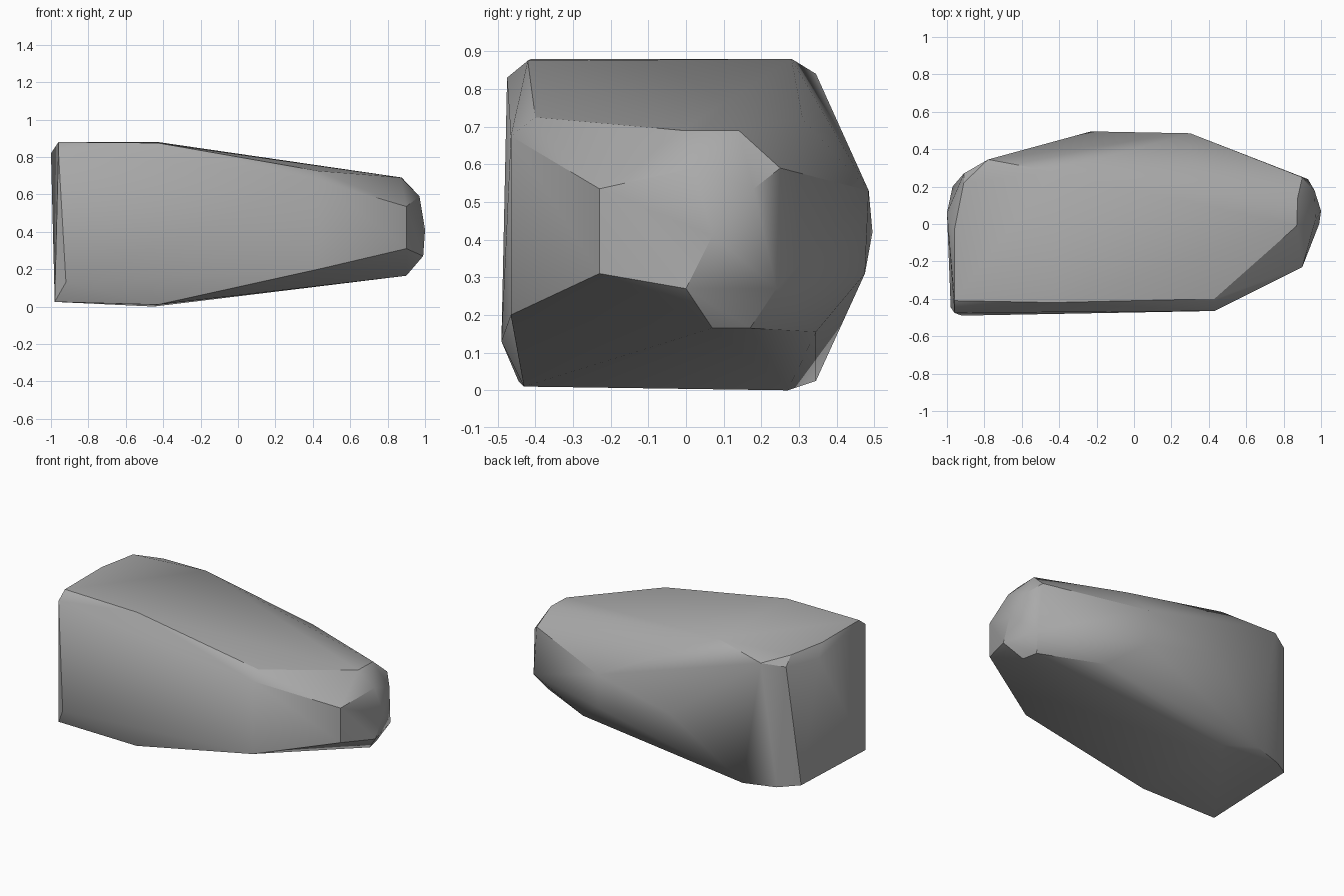
import bpy, bmesh, math
from mathutils import Vector

cube = bpy.data.objects.get("Cube")
if cube:
    bpy.data.objects.remove(cube, do_unlink=True)

# Plain stone colour
stone = bpy.data.materials.new("grey stone")
stone.use_nodes = True
grey = (0.4, 0.4, 0.4, 1)
stone.diffuse_color = grey
bsdf = stone.node_tree.nodes["Principled BSDF"]
bsdf.inputs["Base Color"].default_value = grey
bsdf.inputs["Roughness"].default_value = 0.9

# Corners of the chiselled boulder, grouped by side
top = [(-.96, -.41, .88), (-.96, -.03, .88), (-.91, .22, .88), (-.43, .28, .88),
       (-.43, -.42, .875), (.43, -.4, .725), (.87, -.01, .69), (.875, .14, .69),
       (.32, .31, .72)]
blunt_end = [(-.96, -.475, .83), (-1, .06, .82), (-.91, .27, .82), (-.78, .345, .84),
             (-.98, -.445, .025), (-.92, -.49, .13), (-.97, .2, .04), (-.85, .28, .025),
             (-.65, .345, .025)]
back = [(-.23, .495, .42), (.3, .485, .53), (.3, .475, .31), (.5, .345, .155)]
tip = [(.97, .02, .59), (.9, .25, .59), (.965, .18, .535), (1, .07, .41),
       (.99, 0, .27), (.93, .24, .27), (.9, -.23, .535), (.9, -.23, .31)]
front = [(.43, -.465, .675), (.43, -.465, .2)]
base = [(-.43, -.43, .01), (-.45, .27, 0), (.9, .07, .165), (.88, .17, .165)]

# Wrap the corners in one convex skin
bm = bmesh.new()
for corner in top + blunt_end + back + tip + front + base:
    bm.verts.new(Vector(corner))
hull = bmesh.ops.convex_hull(bm, input=bm.verts[:])
spare = {g for g in hull["geom_interior"] + hull["geom_unused"]
         if isinstance(g, bmesh.types.BMVert)}
bmesh.ops.delete(bm, geom=list(spare), context="VERTS")
bmesh.ops.recalc_face_normals(bm, faces=bm.faces[:])

mesh = bpy.data.meshes.new("boulder")
bm.to_mesh(mesh)
bm.free()
mesh.materials.append(stone)
boulder = bpy.data.objects.new("boulder", mesh)
bpy.context.collection.objects.link(boulder)

# Soft shading with crisp chipped edges
bpy.ops.object.select_all(action="DESELECT")
boulder.select_set(True)
bpy.context.view_layer.objects.active = boulder
bpy.ops.object.shade_smooth_by_angle(angle=math.radians(30))
